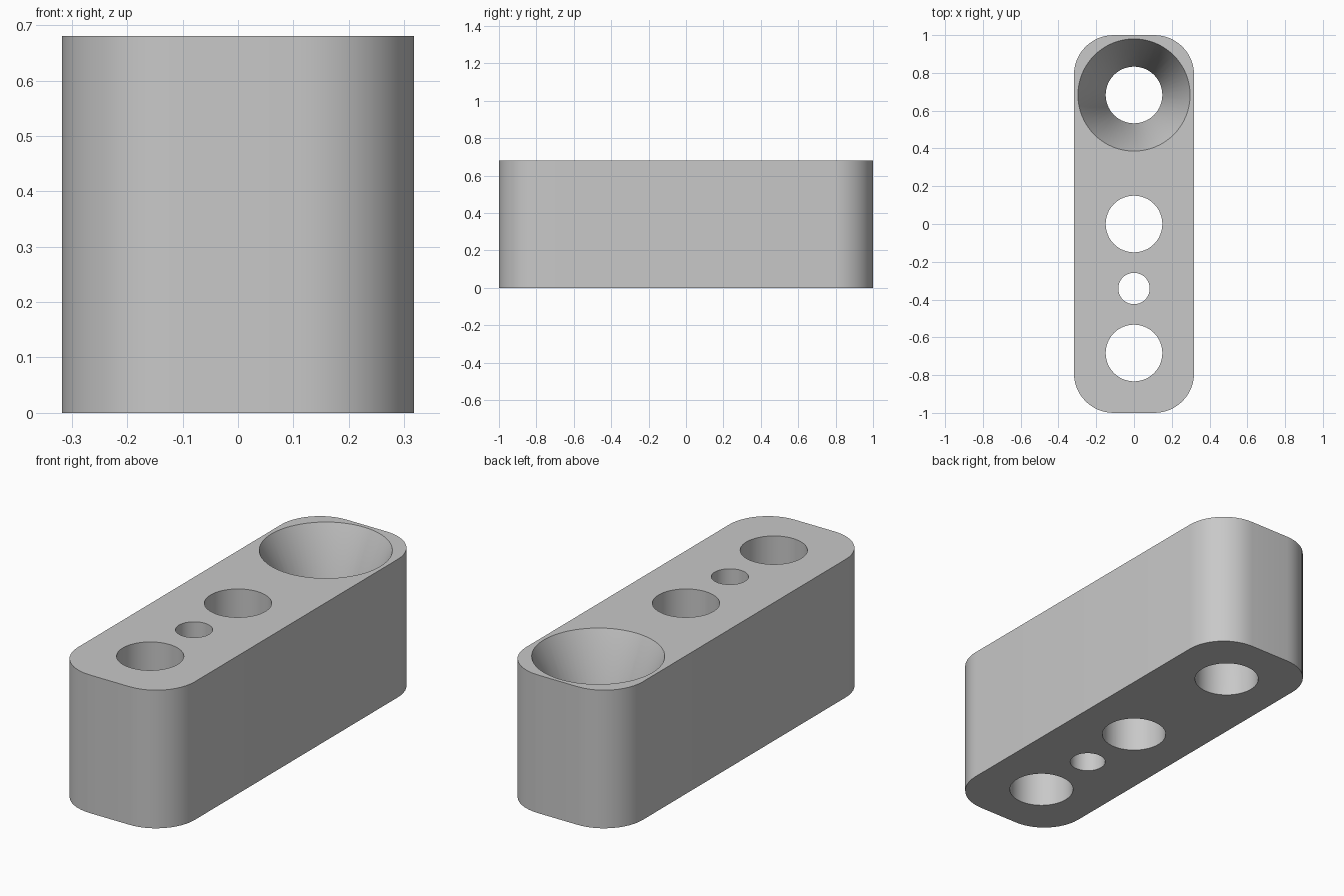
import bpy
import bmesh
from math import cos, sin, pi, radians

HEIGHT = 0.68
HALF_WIDTH = 0.318
CORNER = 0.21
HOLE = 0.15
SPACING = 0.683

cube = bpy.data.objects.get("Cube")
if cube:
    bpy.data.objects.remove(cube, do_unlink=True)

grey = bpy.data.materials.new("light_grey")
grey.use_nodes = True
colour = (0.58, 0.58, 0.58, 1)
grey.diffuse_color = colour
grey.node_tree.nodes["Principled BSDF"].inputs["Base Color"].default_value = colour


def make_object(name, bm):
    bmesh.ops.recalc_face_normals(bm, faces=bm.faces)
    mesh = bpy.data.meshes.new(name)
    bm.to_mesh(mesh)
    bm.free()
    mesh.materials.append(grey)
    obj = bpy.data.objects.new(name, mesh)
    bpy.context.collection.objects.link(obj)
    return obj


def rounded_block(name, half_x, half_y, radius, height, steps=12):
    """Rounded rectangle extruded upwards from the ground."""
    bm = bmesh.new()
    outline = []
    for quarter, (sx, sy) in enumerate([(1, 1), (-1, 1), (-1, -1), (1, -1)]):
        for i in range(steps + 1):
            a = (quarter + i / steps) * pi / 2
            outline.append(bm.verts.new((sx * (half_x - radius) + radius * cos(a),
                                         sy * (half_y - radius) + radius * sin(a), 0)))
    base = bm.faces.new(outline)
    top = bmesh.ops.extrude_face_region(bm, geom=[base], use_keep_orig=True)
    moved = [v for v in top["geom"] if isinstance(v, bmesh.types.BMVert)]
    bmesh.ops.translate(bm, verts=moved, vec=(0, 0, height))
    return make_object(name, bm)


def turned_cutter(name, y, profile, sides=64):
    """Solid of revolution through (radius, height) points."""
    bm = bmesh.new()
    rings = [[bm.verts.new((r * cos(2 * pi * i / sides), y + r * sin(2 * pi * i / sides), z))
              for i in range(sides)] for r, z in profile]
    for low, high in zip(rings, rings[1:]):
        for i in range(sides):
            j = (i + 1) % sides
            bm.faces.new((low[i], low[j], high[j], high[i]))
    bm.faces.new(rings[0])
    bm.faces.new(rings[-1])
    return make_object(name, bm)


# Body
body = rounded_block("drilled_block", HALF_WIDTH, 1, CORNER, HEIGHT)

# Straight holes, and one hole with a conical mouth
LOW, HIGH = -0.1, HEIGHT + 0.1
MOUTH, DEPTH = 0.297, 0.34
flare = (MOUTH - HOLE) / DEPTH
cutters = [
    turned_cutter("front_hole_cutter", -SPACING, [(HOLE, LOW), (HOLE, HIGH)]),
    turned_cutter("small_hole_cutter", -SPACING / 2, [(0.083, LOW), (0.083, HIGH)]),
    turned_cutter("middle_hole_cutter", 0, [(HOLE, LOW), (HOLE, HIGH)]),
    turned_cutter("countersunk_hole_cutter", SPACING,
                  [(HOLE, LOW), (HOLE, HEIGHT - DEPTH),
                   (MOUTH + flare * (HIGH - HEIGHT), HIGH)]),
]

bpy.ops.object.select_all(action="DESELECT")
body.select_set(True)
bpy.context.view_layer.objects.active = body
for cutter in cutters:
    cut = body.modifiers.new(cutter.name, "BOOLEAN")
    cut.operation = "DIFFERENCE"
    cut.solver = "EXACT"
    cut.object = cutter
    bpy.ops.object.modifier_apply(modifier=cut.name)
    bpy.data.objects.remove(cutter, do_unlink=True)

# Smooth walls, crisp rims
bpy.ops.object.shade_smooth_by_angle(angle=radians(30))
